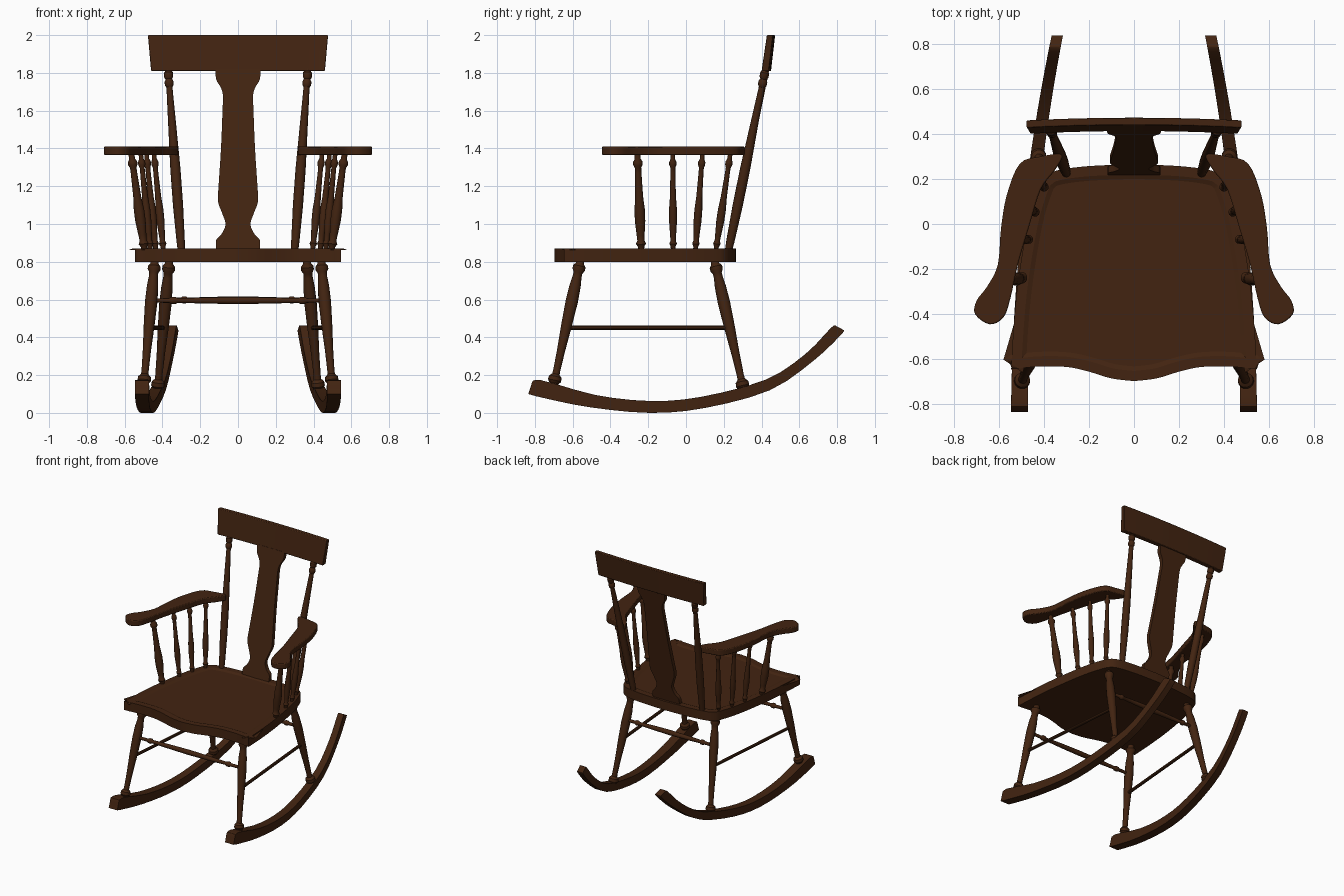
import bpy, bmesh, math
from mathutils import Vector

if "Cube" in bpy.data.objects:
    bpy.data.objects.remove(bpy.data.objects["Cube"])

wood = bpy.data.materials.new("dark walnut wood")
wood.diffuse_color = (0.055, 0.0175, 0.0055, 1)
wood.use_nodes = True
wood.node_tree.nodes["Principled BSDF"].inputs["Base Color"].default_value = wood.diffuse_color


def finish(name, bm, bevel=0.0):
    bmesh.ops.recalc_face_normals(bm, faces=bm.faces)
    me = bpy.data.meshes.new(name)
    bm.to_mesh(me)
    bm.free()
    ob = bpy.data.objects.new(name, me)
    bpy.context.collection.objects.link(ob)
    me.materials.append(wood)
    bpy.ops.object.select_all(action='DESELECT')
    ob.select_set(True)
    bpy.context.view_layer.objects.active = ob
    bpy.ops.object.shade_smooth_by_angle(angle=math.radians(35))
    if bevel:
        m = ob.modifiers.new("soft edges", 'BEVEL')
        m.width, m.segments = bevel, 2
        m.limit_method, m.angle_limit = 'ANGLE', math.radians(50)
    return ob


def spline(pts, n=4, closed=False):
    """Smooth curve through the given points."""
    pts = [Vector(p) for p in pts]
    k = len(pts)
    at = (lambda i: pts[i % k]) if closed else (lambda i: pts[max(0, min(k - 1, i))])
    out = []
    for i in range(k if closed else k - 1):
        a, b, c, d = at(i - 1), at(i), at(i + 1), at(i + 2)
        for j in range(n):
            t = j / n
            out.append(0.5 * (2 * b + (c - a) * t + (2 * a - 5 * b + 4 * c - d) * t * t
                              + (3 * b - a - 3 * c + d) * t ** 3))
    return out if closed else out + [pts[-1]]


def loft(name, rings, bevel=0.0):
    """Skin closed rings of equal size and cap both ends."""
    bm = bmesh.new()
    vs = [[bm.verts.new(p) for p in r] for r in rings]
    n = len(vs[0])
    for a, b in zip(vs, vs[1:]):
        for i in range(n):
            j = (i + 1) % n
            bm.faces.new((a[i], a[j], b[j], b[i]))
    bm.faces.new(vs[0])
    bm.faces.new(vs[-1])
    return finish(name, bm, bevel)


def turned(name, p0, p1, profile, scale=1.0, sides=14):
    """Turned rod from p0 to p1; profile is (fraction along, radius)."""
    p0, p1 = Vector(p0), Vector(p1)
    q = (p1 - p0).to_track_quat('Z', 'Y')
    rings = []
    for t, r in profile:
        c = p0.lerp(p1, t)
        rings.append([c + q @ Vector((r * scale * math.cos(a), r * scale * math.sin(a), 0))
                      for a in (2 * math.pi * i / sides for i in range(sides))])
    return loft(name, rings)


# Seat: shaped plank with a shallow carved hollow
half = spline([(0, -.697), (.1, -.685), (.2, -.655), (.3, -.634), (.42, -.632), (.53, -.64),
               (.543, -.61), (.52, -.3), (.472, 0), (.425, .16), (.395, .21), (.34, .238),
               (.2, .257), (0, .265)])
outline = half + [Vector((-p.x, p.y)) for p in half[-2:0:-1]]
seat = loft("seat", [[(p.x, p.y, z) for p in outline] for z in (.80, .87)])
bm = bmesh.new()
bm.from_mesh(seat.data)
top = [f for f in bm.faces if f.normal.z > .9]
bmesh.ops.inset_region(bm, faces=top, thickness=.045)
bmesh.ops.inset_region(bm, faces=top, thickness=.02, depth=-.008)
bm.to_mesh(seat.data)
bm.free()

# Crest rail: slightly bowed board, wider at its top
rings = []
for i in range(13):
    u = -1 + i / 6
    bow = .012 * (1 - u * u)
    rings.append([(u * .46, .40 + bow, 1.81), (u * .46, .438 + bow, 1.81),
                  (u * .477, .46 + bow, 2.0), (u * .477, .428 + bow, 2.0)])
loft("crest_rail", rings, .004)

# Back splat: vase-shaped board leaning with the posts
edge = spline([(.115, .86), (.115, .915), (.085, .95), (.066, 1.0), (.085, 1.06), (.106, 1.12),
               (.103, 1.2), (.09, 1.4), (.082, 1.6), (.08, 1.68), (.09, 1.72), (.115, 1.765),
               (.12, 1.82)])
shape = [(p.x, p.y) for p in edge] + [(-p.x, p.y) for p in reversed(edge)]
loft("back_splat", [[(x, .232 + (z - .87) * .205 + d, z) for x, z in shape] for d in (-.015, .015)])

LEG = [(0, .02), (.03, .022), (.05, .034), (.075, .034), (.1, .024), (.13, .024), (.2, .03),
       (.32, .033), (.5, .029), (.7, .022), (.86, .019), (.89, .02), (.91, .034), (.94, .036),
       (.96, .025), (1, .025)]
SPINDLE = [(0, .012), (.04, .013), (.07, .02), (.1, .014), (.16, .016), (.3, .021), (.42, .021),
           (.55, .016), (.8, .013), (.85, .013), (.88, .019), (.91, .019), (.94, .012), (1, .012)]
POST = [(0, .019), (.05, .022), (.25, .027), (.45, .027), (.7, .021), (.9, .016), (.91, .023),
        (.93, .024), (.945, .017), (.955, .024), (.98, .024), (.99, .016), (1, .016)]
ROD = [(0, .011), (.07, .012), (.1, .012), (.115, .019), (.135, .019), (.15, .012), (.3, .016),
       (.5, .019), (.7, .016), (.85, .012), (.865, .019), (.885, .019), (.9, .012), (1, .011)]

# Side outlines of the rocker (y, z) and the plan outline of the arm (x, y)
low = spline([(-.835, .10), (-.75, .078), (-.51, .03), (-.19, 0), (.10, .026), (.444, .12),
              (.68, .28), (.82, .413), (.836, .438)], 3)
high = spline([(-.82, .145), (-.775, .175), (-.48, .095), (-.19, .063), (.08, .085), (.42, .175),
               (.63, .31), (.765, .448), (.79, .463)], 3)
arm = spline([(.32, .308), (.42, .298), (.507, .267), (.564, .13), (.59, -.02), (.604, -.18),
              (.65, -.275), (.698, -.34), (.705, -.40), (.64, -.445), (.578, -.413),
              (.547, -.324), (.515, -.18), (.462, 0), (.413, .155), (.35, .24)], 4, True)

for side, s in (("right", 1), ("left", -1)):
    # Rocker: bends inward and narrows toward the back
    rings = []
    for a, b in zip(low, high):
        ring = []
        for p, sg in ((a, -1), (a, 1), (b, 1), (b, -1)):
            t = p.x + .835
            ring.append((s * (.508 - .06 * t * t + sg * (.0375 - .0075 * t)), p.x, p.y))
        rings.append(ring)
    loft(side + "_rocker", rings, .004)

    # Legs
    turned(side + "_front_leg", (s * .44, -.557, .81), (s * .50, -.705, .13), LEG)
    turned(side + "_rear_leg", (s * .363, .15, .81), (s * .428, .31, .10), LEG)
    # Plain side stretcher
    turned(side + "_side_stretcher", (s * .47, -.635, .45), (s * .397, .232, .45),
           [(0, .012), (1, .012)], sides=10)

    # Arm rest
    loft(side + "_arm", [[(s * p.x, p.y, z) for p in arm] for z in (1.365, 1.41)], .006)
    # Arm spindles, the front one thicker
    for i, (x0, y0, x1, y1) in enumerate([(.495, -.237, .565, -.257), (.464, -.068, .515, -.07),
                                          (.435, .05, .485, .087), (.395, .158, .445, .235)]):
        turned(f"{side}_arm_spindle_{i + 1}", (s * x0, y0, .86), (s * x1, y1, 1.375),
               SPINDLE, 1.35 if i == 0 else 1.0, 12)

    # Back post
    turned(side + "_back_post", (s * .30, .225, .86), (s * .37, .421, 1.82), POST)

# Turned cross stretchers
turned("front_stretcher", (-.455, -.605, .595), (.455, -.605, .595), ROD, sides=12)
turned("rear_stretcher", (-.38, .2, .598), (.38, .2, .598), ROD, sides=12)
